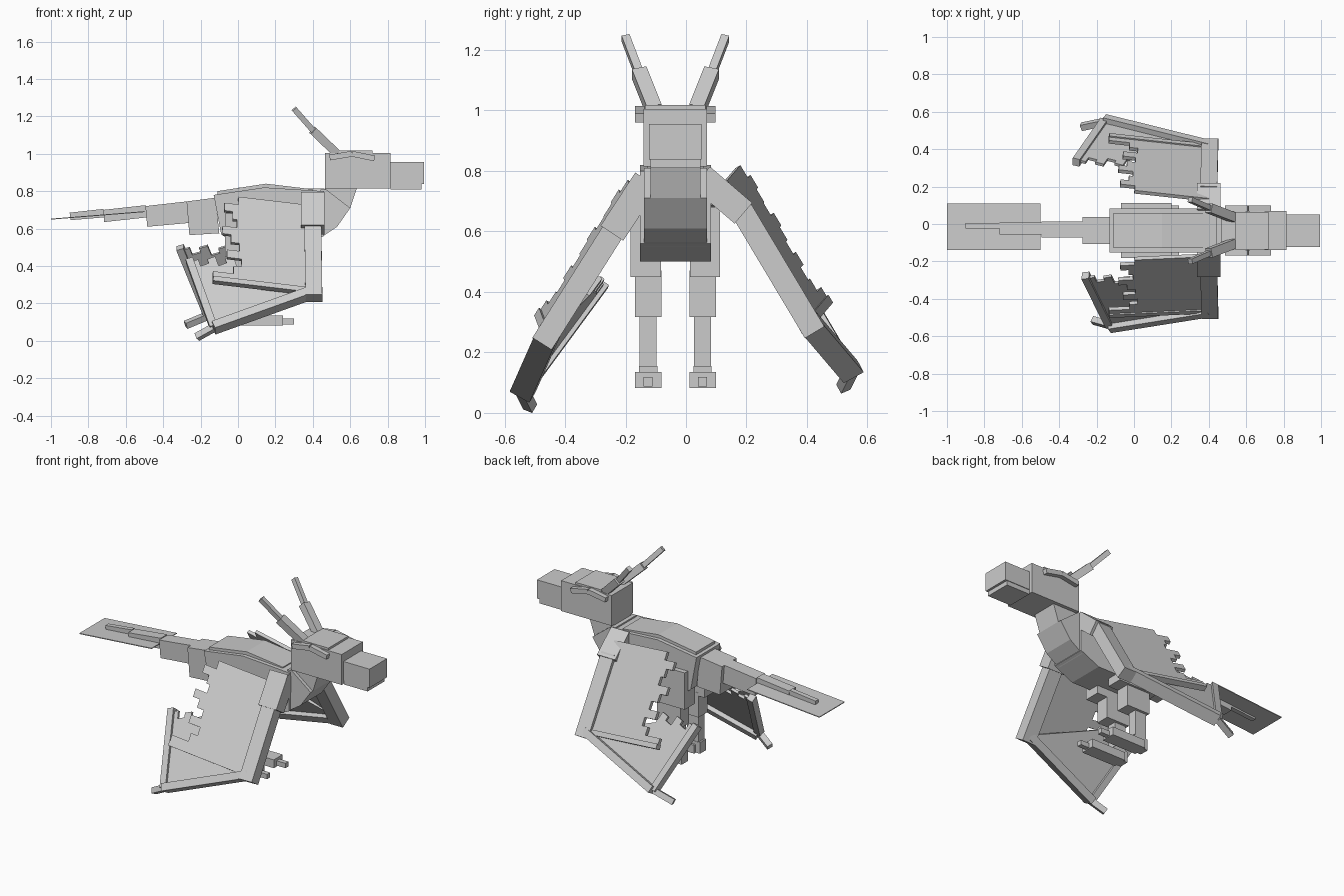
import bpy, bmesh
from mathutils import Vector as V

cube = bpy.data.objects.get("Cube")
if cube:
    bpy.data.objects.remove(cube, do_unlink=True)

grey = bpy.data.materials.new("plain grey")
grey.use_nodes = True
tone = (0.6, 0.6, 0.6, 1)
grey.diffuse_color = tone
grey.node_tree.nodes["Principled BSDF"].inputs["Base Color"].default_value = tone

MID = -0.035  # centre line of the body


def prism(name, points, push):
    """Extrude a flat outline along a vector."""
    bm = bmesh.new()
    face = bm.faces.new([bm.verts.new(p) for p in points])
    moved = bmesh.ops.extrude_face_region(bm, geom=[face])["geom"]
    bmesh.ops.translate(bm, vec=push, verts=[v for v in moved if isinstance(v, bmesh.types.BMVert)])
    bmesh.ops.recalc_face_normals(bm, faces=bm.faces)
    mesh = bpy.data.meshes.new(name)
    bm.to_mesh(mesh)
    bm.free()
    mesh.materials.append(grey)
    ob = bpy.data.objects.new(name, mesh)
    bpy.context.collection.objects.link(ob)
    return ob


def slab(name, outline, half, mid=MID):
    """Side profile (x, z) extruded across y."""
    return prism(name, [V((x, mid - half, z)) for x, z in outline], V((0, 2 * half, 0)))


def block(name, x0, x1, z0, z1, half, mid=MID):
    return slab(name, [(x0, z0), (x1, z0), (x1, z1), (x0, z1)], half, mid)


def beam(name, p, q, w, d, hint):
    """Square bar from p to q; w is measured along the hint direction."""
    p, q = V(p), V(q)
    axis = (q - p).normalized()
    a = V(hint)
    a = (a - axis * a.dot(axis)).normalized()
    b = axis.cross(a) * d / 2
    a = a * w / 2
    return prism(name, [p + a + b, p - a + b, p - a - b, p + a - b], q - p)


# Head and jaws
block("head", 0.465, 0.815, 0.815, 1.005, 0.105)
block("upper_jaw", 0.815, 0.995, 0.838, 0.955, 0.087)
block("lower_jaw", 0.815, 0.98, 0.81, 0.838, 0.083)
block("crown_plate", 0.54, 0.72, 1.0, 1.018, 0.1)

# Neck, body and back plates
slab("upper_neck", [(0.465, 0.815), (0.635, 0.815), (0.6, 0.71), (0.46, 0.75)], 0.083)
slab("lower_neck", [(0.44, 0.81), (0.47, 0.81), (0.6, 0.71), (0.53, 0.61), (0.44, 0.55)], 0.104)
slab("body", [(-0.13, 0.78), (0.14, 0.82), (0.46, 0.8), (0.46, 0.56), (0.33, 0.5),
              (0.0, 0.5), (-0.09, 0.57)], 0.117)
slab("rear_back_plate", [(-0.11, 0.77), (-0.11, 0.8), (0.15, 0.84), (0.15, 0.8)], 0.093)
slab("front_back_plate", [(0.15, 0.8), (0.15, 0.84), (0.4, 0.81), (0.4, 0.78)], 0.093)

# Tail, each piece thinner than the last
slab("tail_base", [(-0.275, 0.745), (-0.12, 0.765), (-0.1, 0.575), (-0.26, 0.565)], 0.072)
slab("tail_middle", [(-0.495, 0.72), (-0.275, 0.745), (-0.265, 0.63), (-0.485, 0.61)], 0.043, -0.03)
slab("tail_rear", [(-0.72, 0.7), (-0.495, 0.725), (-0.485, 0.66), (-0.715, 0.635)], 0.032, -0.025)
slab("tail_tip", [(-0.9, 0.685), (-0.72, 0.705), (-0.715, 0.66), (-0.895, 0.645)], 0.015, -0.01)
slab("tail_fin", [(-1.0, 0.653), (-0.5, 0.693), (-0.5, 0.688), (-1.0, 0.648)], 0.125, -0.015)

# Brows, horns and legs on both sides
for side, s in (("right", -1), ("left", 1)):
    def at(x, off, z):
        return (x, MID + s * off, z)

    beam(side + "_rear_brow", at(0.49, 0.118, 0.98), at(0.61, 0.118, 1.0), 0.03, 0.03, (0, 1, 0))
    beam(side + "_front_brow", at(0.61, 0.118, 1.0), at(0.73, 0.118, 0.975), 0.03, 0.03, (0, 1, 0))
    beam(side + "_horn_base", at(0.53, 0.07, 1.0), at(0.4, 0.12, 1.125), 0.05, 0.045, (0, 1, 0))
    beam(side + "_horn_tip", at(0.41, 0.117, 1.115), at(0.3, 0.165, 1.24), 0.027, 0.03, (0, 1, 0))

    leg = MID + s * 0.09
    block(side + "_hip", -0.07, 0.2, 0.45, 0.68, 0.05, MID + s * 0.098)
    block(side + "_thigh", -0.03, 0.13, 0.317, 0.47, 0.044, leg)
    block(side + "_shank", -0.02, 0.06, 0.13, 0.33, 0.028, leg)
    block(side + "_ankle", -0.03, 0.07, 0.085, 0.155, 0.03, leg)
    block(side + "_foot", 0.0, 0.24, 0.083, 0.135, 0.044, leg)
    block(side + "_toe", 0.24, 0.3, 0.088, 0.118, 0.015, leg)

# Wings: joints are shoulder, mid, elbow, tip, rear finger end, claw end, chord
wings = {
    "right": [(0.4, -0.13, 0.77), (0.4, -0.245, 0.594), (0.405, -0.455, 0.262),
              (-0.13, -0.54, 0.07), (-0.26, -0.275, 0.43), (-0.22, -0.515, 0.02), (-0.55, -0.025, 0.065)],
    "left": [(0.4, 0.05, 0.78), (0.4, 0.19, 0.66), (0.405, 0.405, 0.3),
             (-0.16, 0.545, 0.135), (-0.31, 0.33, 0.5), (-0.28, 0.52, 0.085), (-0.55, 0.06, 0.07)],
}
teeth = [0.72, 0.86, 0.78, 0.74, 0.88, 0.8, 0.72, 0.84, 0.7, 0.78, 0.98]

for side, joints in wings.items():
    shoulder, mid, elbow, tip, finger, claw, chord = map(V, joints)
    span = (elbow - mid).normalized()
    normal = chord.cross(span).normalized()
    if normal.z < 0:
        normal = -normal
    beam(side + "_shoulder", shoulder, mid, 0.125, 0.09, (1, 0, 0))
    beam(side + "_arm", mid - span * 0.04, elbow + span * 0.04, 0.09, 0.075, (1, 0, 0))
    beam(side + "_forearm", elbow, tip, 0.075, 0.045, normal)
    beam(side + "_claw", tip, claw, 0.035, 0.035, normal)
    beam(side + "_rib", elbow, elbow + chord * 0.98, 0.035, 0.03, normal)

    # Inner membrane with a stepped trailing edge
    top = elbow - span * 0.54
    run = elbow - top
    outline = [top]
    for i, length in enumerate(teeth):
        outline += [top + run * (i / len(teeth)) + chord * length,
                    top + run * ((i + 1) / len(teeth)) + chord * length]
    outline.append(elbow)
    prism(side + "_inner_membrane", [p - normal * 0.01 for p in outline], normal * 0.02)

    # Outer membrane between forearm and rear finger
    edge, rise = tip - elbow, finger - tip
    out_n = edge.cross(rise).normalized()
    beam(side + "_rear_finger", tip, finger, 0.045, 0.04, out_n)
    jag = [(1, 0), (1, 0.96), (0.92, 0.96), (0.92, 0.86), (0.84, 0.86), (0.84, 0.92),
           (0.76, 0.92), (0.76, 0.78), (0.68, 0.78), (0.68, 0.84), (0.6, 0.84), (0.6, 0.68)]
    outline = [elbow] + [elbow + edge * a + rise * b for a, b in jag]
    prism(side + "_outer_membrane", [p - out_n * 0.008 for p in outline], out_n * 0.016)
